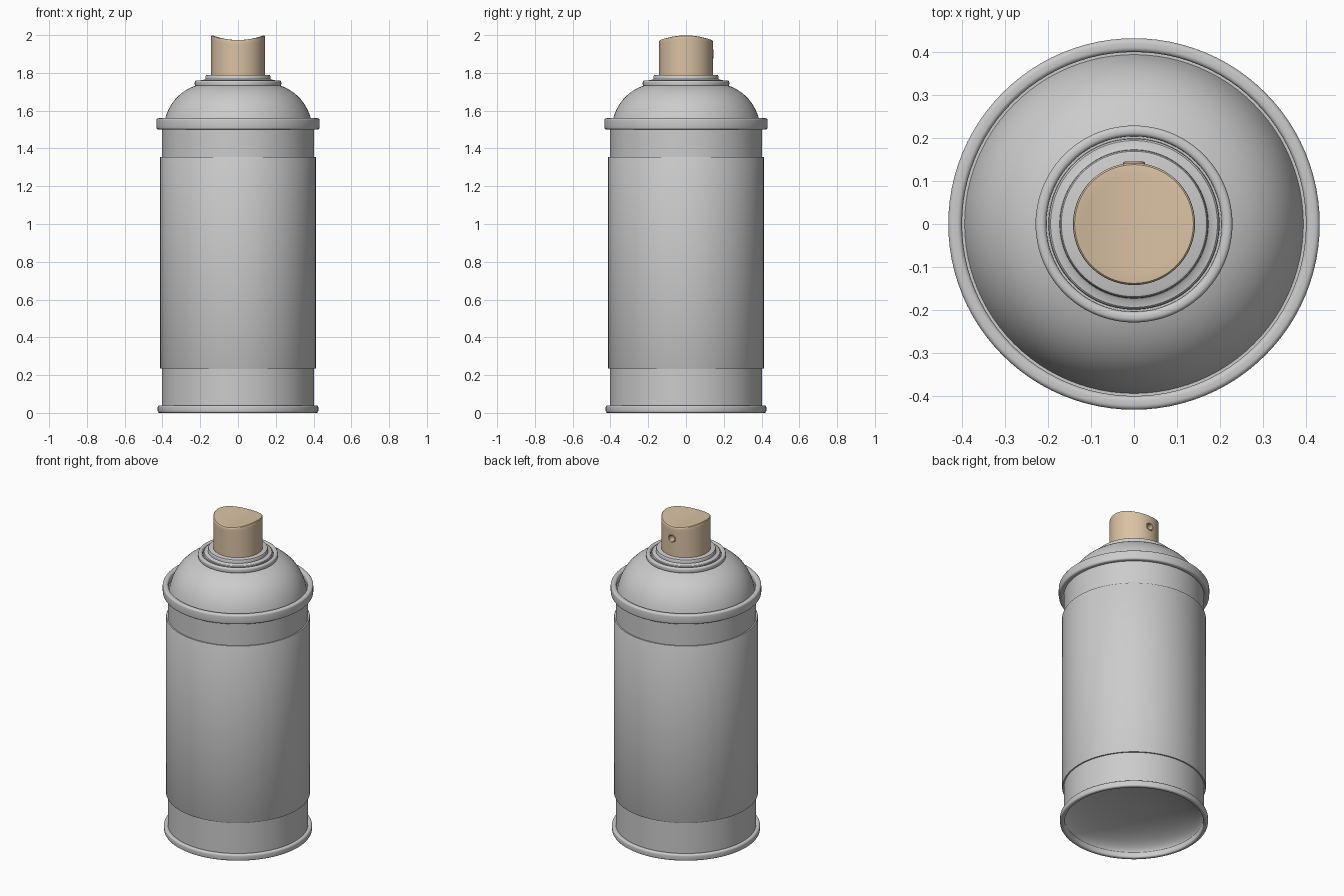
import bpy, bmesh, math

if "Cube" in bpy.data.objects:
    bpy.data.objects.remove(bpy.data.objects["Cube"])

SEG = 96


def material(name, rgb):
    m = bpy.data.materials.new(name)
    m.diffuse_color = (*rgb, 1)
    m.use_nodes = True
    m.node_tree.nodes["Principled BSDF"].inputs["Base Color"].default_value = m.diffuse_color
    return m


METAL = material("grey metal", (0.60, 0.60, 0.60))
TAN = material("tan plastic", (0.70, 0.54, 0.37))


def smooth(ob, angle=35):
    bpy.ops.object.select_all(action='DESELECT')
    ob.select_set(True)
    bpy.context.view_layer.objects.active = ob
    bpy.ops.object.shade_smooth_by_angle(angle=math.radians(angle))


def lathe(name, profile, mat, lift=None, closed=False):
    """Spin (radius, z) points about z; lift(x, z) may shift heights."""
    bm = bmesh.new()
    rings = []
    for r, z in profile:
        ring = []
        for i in range(SEG):
            a = 2 * math.pi * i / SEG
            x, y = r * math.cos(a), r * math.sin(a)
            ring.append(bm.verts.new((x, y, z + (lift(x, z) if lift else 0))))
        rings.append(ring)
    pairs = list(zip(rings, rings[1:]))
    if closed:
        pairs.append((rings[-1], rings[0]))
    for a, b in pairs:
        for i in range(SEG):
            j = (i + 1) % SEG
            bm.faces.new((a[i], a[j], b[j], b[i]))
    bmesh.ops.remove_doubles(bm, verts=bm.verts, dist=1e-5)
    bmesh.ops.recalc_face_normals(bm, faces=bm.faces)
    me = bpy.data.meshes.new(name)
    bm.to_mesh(me)
    bm.free()
    me.materials.append(mat)
    ob = bpy.data.objects.new(name, me)
    bpy.context.collection.objects.link(ob)
    smooth(ob)
    return ob


def bezier(p0, p1, p2, n=14):
    return [tuple((1 - t) ** 2 * a + 2 * t * (1 - t) * b + t * t * c
                  for a, b, c in zip(p0, p1, p2))
            for t in (i / n for i in range(n + 1))]


def rounded_band(r0, r1, z0, z1, b):
    """Closed rectangular cross-section with rounded corners."""
    pts = []
    for cx, cz, start in ((r1 - b, z0 + b, -90), (r1 - b, z1 - b, 0),
                          (r0 + b, z1 - b, 90), (r0 + b, z0 + b, 180)):
        for k in range(5):
            a = math.radians(start + k * 22.5)
            pts.append((cx + b * math.cos(a), cz + b * math.sin(a)))
    return pts


# can wall with the slightly raised sleeve
lathe("can_body", [(0.403, 0.02), (0.403, 0.235), (0.411, 0.235), (0.413, 0.239),
                   (0.413, 1.351), (0.411, 1.355), (0.403, 1.355), (0.403, 1.53)], METAL)

# rolled rims at the bottom and the shoulder
lathe("bottom_rim", rounded_band(0.398, 0.425, 0.0, 0.04, 0.010), METAL, closed=True)
lathe("top_rim", rounded_band(0.400, 0.432, 1.50, 1.56, 0.011), METAL, closed=True)

# inward-domed base
lathe("base_dome", [(0.402 * math.cos(t), 0.02 + 0.11 * math.sin(t))
                    for t in (math.pi / 2 * i / 14 for i in range(15))], METAL)

# shoulder dome
lathe("shoulder_dome", [(0.403, 1.525)] + bezier((0.394, 1.525), (0.362, 1.69), (0.21, 1.738)), METAL)

# valve cup: curled collar, groove, step and inner seat
lathe("valve_collar", rounded_band(0.204, 0.229, 1.728, 1.760, 0.010), METAL, closed=True)
lathe("valve_cup", [(0.206, 1.738), (0.199, 1.738), (0.198, 1.758), (0.194, 1.762), (0.179, 1.764),
                    (0.173, 1.768), (0.172, 1.782), (0.169, 1.788), (0.164, 1.790), (0.0, 1.790)], METAL)

# spray button with a finger groove running front to back
R = 0.142


def groove(x, z):
    return 0.027 * (x / R) ** 2 * min(1, max(0, (z - 1.80) / 0.16))


side = [(0.0, 1.785), (R, 1.785)] + [(R, z) for z in (1.83, 1.88, 1.92, 1.95, 1.966)]
edge = [(R - 0.001, 1.970), (R - 0.004, 1.973)]
cap = [(R * k / 10, 1.974) for k in range(9, -1, -1)]
button = lathe("spray_button", side + edge + cap, TAN, lift=groove)

# nozzle hole bored into the back of the button
bpy.ops.mesh.primitive_cylinder_add(vertices=24, radius=0.019, depth=0.08,
                                    location=(0, R, 1.90), rotation=(math.pi / 2, 0, 0))
cutter = bpy.context.object
cutter.name = "hole_cutter"
cutter.hide_render = True
cutter.data.materials.append(TAN)
mod = button.modifiers.new("hole", 'BOOLEAN')
mod.operation = 'DIFFERENCE'
mod.solver = 'EXACT'
mod.object = cutter
bpy.context.view_layer.objects.active = button
bpy.ops.object.modifier_apply(modifier="hole")
bpy.data.objects.remove(cutter)
smooth(button)

# small raised lip around the hole
bpy.ops.mesh.primitive_torus_add(major_segments=24, minor_segments=8, major_radius=0.022,
                                 minor_radius=0.004, location=(0, R - 0.001, 1.90),
                                 rotation=(math.pi / 2, 0, 0))
lip = bpy.context.object
lip.name = "nozzle_lip"
lip.data.materials.append(TAN)
smooth(lip)
